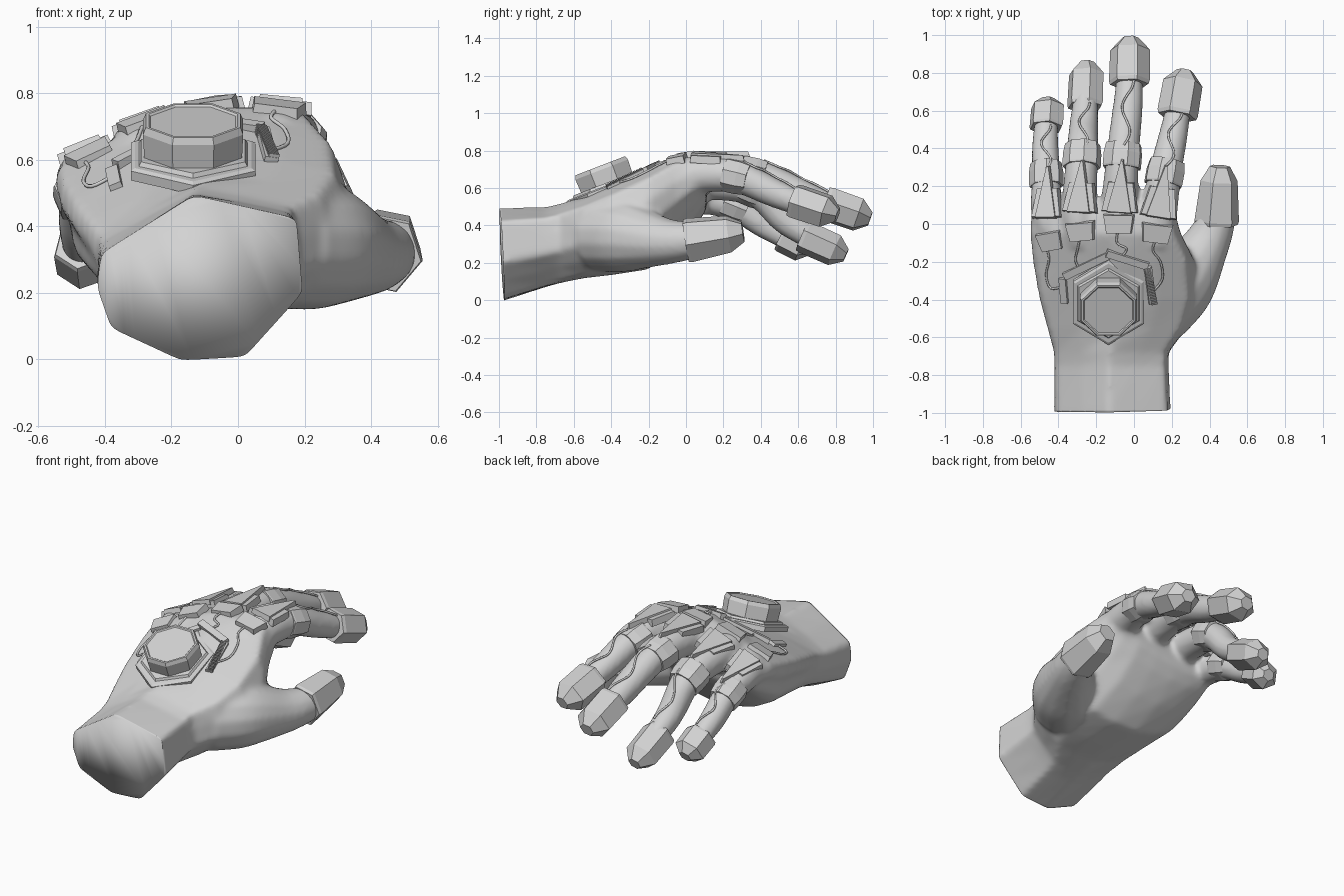
import bpy, bmesh, math
from mathutils import Vector, Matrix
from mathutils.bvhtree import BVHTree

cube = bpy.data.objects.get("Cube")
if cube:
    bpy.data.objects.remove(cube, do_unlink=True)

grey = bpy.data.materials.new("light grey")
grey.use_nodes = True
grey.diffuse_color = (0.65, 0.65, 0.65, 1)
grey.node_tree.nodes["Principled BSDF"].inputs["Base Color"].default_value = grey.diffuse_color


def add_object(name, data):
    ob = bpy.data.objects.new(name, data)
    bpy.context.scene.collection.objects.link(ob)
    data.materials.append(grey)
    return ob


def loft_into(bm, rings):
    rows = [[bm.verts.new(p) for p in ring] for ring in rings]
    n = len(rows[0])
    for a, b in zip(rows, rows[1:]):
        for i in range(n):
            bm.faces.new((a[i], a[(i + 1) % n], b[(i + 1) % n], b[i]))
    bm.faces.new(rows[0][::-1])
    bm.faces.new(rows[-1])


def loft(name, rings):
    bm = bmesh.new()
    loft_into(bm, rings)
    bmesh.ops.recalc_face_normals(bm, faces=bm.faces)
    me = bpy.data.meshes.new(name)
    bm.to_mesh(me)
    bm.free()
    return add_object(name, me)


def spline(pts, steps=6):
    """Smooth path through points of x, y, z, radius."""
    p = [Vector(q) for q in pts]
    p = [p[0] * 2 - p[1]] + p + [p[-1] * 2 - p[-2]]
    out = []
    for a, b, c, d in zip(p, p[1:], p[2:], p[3:]):
        for k in range(steps):
            t = k / steps
            out.append(0.5 * (2 * b + (c - a) * t + (2 * a - 5 * b + 4 * c - d) * t * t
                              + (3 * b - a - 3 * c + d) * t ** 3))
    return out + [p[-2]]


def tube_rings(path, sides, roll=0, flat=1, phase=.5):
    """Rings around a path, squashed by flat and then rolled sideways."""
    rings = []
    for i, p in enumerate(path):
        t = (path[min(i + 1, len(path) - 1)] - path[max(i - 1, 0)]).to_3d().normalized()
        side = t.cross(Vector((0, 0, 1))).normalized()
        turn = Matrix.Rotation(-roll, 3, t)
        up = turn @ side.cross(t) * flat
        side = turn @ side
        angles = [2 * math.pi * (k + phase) / sides for k in range(sides)]
        rings.append([p.to_3d() + p.w * (side * math.cos(a) + up * math.sin(a)) for a in angles])
    return rings


def shell(name, start, end, profile, *shape):
    """Faceted shell between two points; profile holds (fraction, radius)."""
    a, b = Vector(start), Vector(end)
    path = [Vector((*a.lerp(b, f), r)) for f, r in profile]
    return loft(name, tube_rings(path, *shape))


# Finger paths (x, y, z, radius); armour cap start, end, radius; sideways slope; knuckle block y
fingers = {
    "little": ([(-.42, -.1, .53, .08), (-.46, .05, .55, .085), (-.465, .26, .50, .077),
                (-.47, .42, .40, .071), (-.46, .58, .31, .06)],
               (-.465, .51, .345), (-.455, .66, .265), .092, .4, -.09),
    "ring": ([(-.27, -.1, .6, .09), (-.29, .05, .63, .095), (-.275, .36, .59, .086),
              (-.265, .54, .42, .076), (-.25, .75, .29, .06)],
             (-.26, .62, .345), (-.25, .855, .24), .096, .35, -.04),
    "middle": ([(-.08, -.1, .64, .1), (-.08, .05, .67, .1), (-.06, .36, .67, .088),
                (-.03, .65, .55, .079), (-.02, .88, .46, .06)],
               (-.025, .74, .52), (-.02, .985, .435), .106, .15, 0),
    "index": ([(.11, -.1, .64, .1), (.13, .05, .67, .1), (.165, .27, .66, .088),
               (.21, .48, .57, .077), (.25, .7, .48, .06)],
              (.228, .57, .535), (.27, .81, .455), .106, -.1, -.05),
}
thumb = [(.12, -.46, .345, .195), (.25, -.31, .34, .19), (.375, -.12, .315, .13),
         (.435, .02, .32, .103), (.45, .16, .34, .085)]

# Skin: sections blend from a wrist outline to a palm outline, then join the digits
wrist_outline = [(.47, 1), (.97, .86), (1, .41), (.72, .02), (.41, 0), (.07, .2), (0, .45), (.02, .65)]
palm_outline = [(.52, 1), (.95, .88), (1, .41), (.78, .03), (.41, 0), (.1, .2), (.03, .45), (0, .7)]
sections = [  # y, left, right, bottom, top, side lift, palm share
    (-1.1, -.42, .19, -.03, .49, 0, 0), (-.98, -.425, .195, -.005, .495, 0, 0),
    (-.75, -.425, .185, .07, .50, 0, .1), (-.68, -.425, .185, .09, .515, 0, .3),
    (-.55, -.455, .28, .12, .555, 0, .7), (-.4, -.49, .33, .14, .615, .01, 1),
    (-.2, -.525, .32, .17, .705, .03, 1), (-.05, -.54, .245, .3, .755, .08, 1),
    (.06, -.535, .215, .42, .735, .12, 1), (.11, -.51, .2, .5, .7, .12, 1)]
palm = []
for y, x0, x1, z0, z1, lift, share in sections:
    pts = [Vector(a).lerp(Vector(b), share) for a, b in zip(wrist_outline, palm_outline)]
    ring = []
    for p, q in zip(pts, pts[1:] + pts[:1]):
        m = (p + q) / 2
        for a, b in (p, m + (m - Vector((.5, .5))) * .06 * share):
            ring.append(Vector((x0 + a * (x1 - x0), y, z0 + b * (z1 - z0) + lift * (a - .5))))
    palm.append(ring)
bm = bmesh.new()
loft_into(bm, palm)
for pts in [f[0] for f in fingers.values()] + [thumb]:
    loft_into(bm, tube_rings(spline(pts), 14))
bmesh.ops.recalc_face_normals(bm, faces=bm.faces)
raw = bpy.data.meshes.new("skin_base")
bm.to_mesh(raw)
bm.free()
skin = add_object("hand_skin", raw)
remesh = skin.modifiers.new("Blend", "REMESH")
remesh.mode, remesh.voxel_size = "VOXEL", 0.016
smooth = skin.modifiers.new("Soften", "SMOOTH")
smooth.factor, smooth.iterations = 0.5, 8
deps = bpy.context.evaluated_depsgraph_get()
me = bpy.data.meshes.new_from_object(skin.evaluated_get(deps))
skin.modifiers.clear()

# Flat cut at the wrist
bm = bmesh.new()
bm.from_mesh(me)
bmesh.ops.bisect_plane(bm, geom=bm.verts[:] + bm.edges[:] + bm.faces[:], plane_co=(-.12, -.985, .25),
                       plane_no=(.02, -1, -.05), clear_outer=True)
bmesh.ops.holes_fill(bm, edges=[e for e in bm.edges if e.is_boundary], sides=0)
bmesh.ops.recalc_face_normals(bm, faces=bm.faces)
bm.to_mesh(me)
bm.free()
skin.data = me
if not me.materials:
    me.materials.append(grey)
me.shade_smooth()
tree = BVHTree.FromPolygons([v.co for v in me.vertices], [p.vertices for p in me.polygons])


def surface(x, y):
    hit = tree.ray_cast(Vector((x, y, 2)), Vector((0, 0, -1)))[0]
    return hit.z if hit else 0.5


def plate(name, shape, x, y, heading, lift, slope_x, thick=.04, taper=.95):
    """Flat armour plate laid on the skin, pointing along a heading."""
    e = .03
    slope_y = max(-.6, min(.6, (surface(x, y + e) - surface(x, y - e)) / (2 * e)))
    n = Vector((-slope_x, -slope_y, 1)).normalized()
    f = Vector((*heading, 0))
    f = (f - n * f.dot(n)).normalized()
    r = f.cross(n)
    c = Vector((x, y, surface(x, y)))
    return loft(name, [[c + (r * u + f * v) * s + n * h for u, v in shape]
                       for h, s in ((lift - thick, 1), (lift, taper))])


def cable(name, points, radius=.006):
    cu = bpy.data.curves.new(name, "CURVE")
    cu.dimensions, cu.bevel_depth, cu.bevel_resolution = "3D", radius, 1
    sp = cu.splines.new("POLY")
    path = spline([(x, y, surface(x, y) + .007, 0) for x, y in points], 4)
    sp.points.add(len(path) - 1)
    for q, p in zip(sp.points, path):
        q.co = (p.x, p.y, p.z, 1)
    return add_object(name, cu)


# Finger armour
for name, (pts, start, end, r, slope, block_y) in fingers.items():
    knuckle, joint, far = Vector(pts[1]), Vector(pts[2]), Vector(pts[3])
    roll = math.atan(slope)
    shell(name + "_tip_cap", start, end, [(0, r * .97), (.08, r * 1.03), (.74, r), (1, r * .42)],
          6, roll, .9, 0)
    axis = (far - knuckle).to_3d().normalized()
    mid = joint.to_3d()
    w = joint.w
    shell(name + "_joint_band", mid - axis * .065, mid + axis * .065,
          [(0, w * 1.17), (.08, w * 1.2), (.6, w * 1.2), (1, w * 1.1)], 8, roll, .9)
    d = (joint - knuckle).to_2d().normalized()
    k = w / .09
    base = knuckle.to_2d()
    fan = Vector((knuckle.x * .5 + .05, 1)).normalized()
    plate(name + "_knuckle_block", [(-.07 * k, -.05), (.07 * k, -.05), (.085 * k, .05), (-.085 * k, .05)],
          base.x - fan.x * .1, block_y, fan, .02, slope)
    p = base.lerp(joint.to_2d(), .3)
    plate(name + "_knuckle_guard", [(-.1 * k, -.08), (.1 * k, -.08), (.07 * k, .08), (-.07 * k, .08)],
          p.x, p.y, d, .01, slope)
    plate(name + "_knuckle_spike", [(-.07 * k, -.085), (.07 * k, -.085), (.006, .2), (-.006, .2)],
          p.x, p.y, d, .02, slope, .03)
    # Winding cable on the middle segment
    a, b = joint.to_2d().lerp(far.to_2d(), .2), Vector(start).to_2d().lerp(Vector(end).to_2d(), .1)
    across = Vector((d.y, -d.x))
    cable(name + "_cable", [tuple(a.lerp(b, i / 8) + across * .026 * math.sin(i)) for i in range(9)])

shell("thumb_cap", (.437, 0, .318), (.455, .305, .365), [(0, .115), (.06, .12), (.75, .1), (1, .055)],
      6, -.2, 1.05, 0)

# Device on the back of the hand
tilt = Matrix.Translation((-.135, -.415, .605)) @ Matrix.Rotation(math.radians(21), 4, "X")


def prism(name, sides, levels, stretch=1):
    rings = []
    for z, r in levels:
        angles = [2 * math.pi * (i + .5) / sides for i in range(sides)]
        rings.append([tilt @ Vector((r * math.cos(a) * stretch, r * math.sin(a), z)) for a in angles])
    return loft(name, rings)


prism("device_base", 6, [(-.025, .24), (.005, .24), (.012, .225)], .9)
prism("device_collar", 6, [(.01, .2), (.025, .19)], .95)
prism("device_drum", 8, [(.0, .158), (.1, .163), (.122, .154), (.122, .144), (.116, .138)])

# Bracket around the device
corners = [(-.375, -.41), (-.365, -.29), (-.135, -.15), (.065, -.225), (.105, -.42)]
tilts = [.45, .3, -.02, -.25]
for i, (a, b) in enumerate(zip(corners, corners[1:])):
    a, b = Vector(a), Vector(b)
    m, d, h = (a + b) / 2, (b - a).normalized(), (b - a).length / 2 + .012
    plate("bracket_bar_%d" % (i + 1), [(-.02, -h), (.02, -h), (.02, h), (-.02, h)],
          m.x, m.y, d, .018, tilts[i], .05, .97)
a, b = Vector(corners[3]), Vector(corners[4])
for i in range(24):
    p = a.lerp(b, (i + .5) / 24)
    plate("bracket_rib_%d" % (i + 1), [(-.016, -.002), (.016, -.002), (.016, .002), (-.016, .002)],
          p.x, p.y, (b - a).normalized(), .026, tilts[3], .03, 1)

# Cables from the bracket to the knuckles
cable("little_feed_cable", [(-.37, -.33), (-.44, -.34), (-.465, -.27), (-.45, -.19), (-.46, -.13)])
cable("ring_feed_cable", [(-.29, -.24), (-.31, -.19), (-.3, -.14), (-.285, -.07)])
cable("middle_feed_cable", [(-.06, -.17), (-.04, -.13), (-.09, -.1), (-.085, -.03)])
cable("index_feed_cable", [(.1, -.36), (.15, -.29), (.14, -.2), (.1, -.14), (.115, -.08)])
